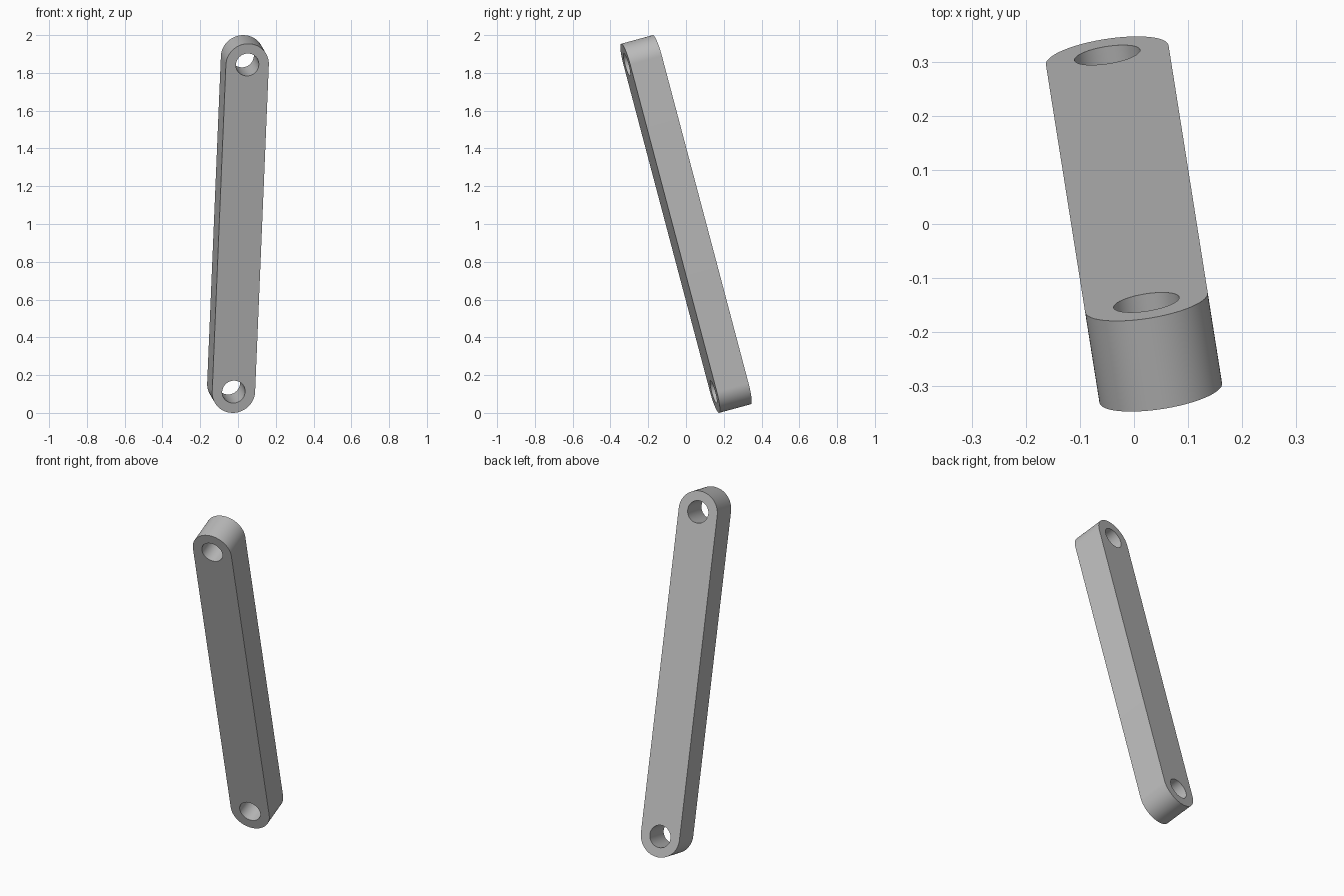
import bpy, bmesh
from math import sin, cos, pi, radians

cube = bpy.data.objects.get("Cube")
if cube:
    bpy.data.objects.remove(cube, do_unlink=True)

LENGTH = 1.793      # distance between hole centres
RADIUS = 0.115      # rounded ends
HOLE = 0.0615
THICK = 0.176
STEPS = 48          # segments per half circle


def arc(cy, r, start, sweep, steps):
    return [(r * cos(start + sweep * i / steps), cy + r * sin(start + sweep * i / steps))
            for i in range(steps + 1)]


def add_loop(curve, points):
    spline = curve.splines.new('POLY')
    spline.points.add(len(points) - 1)
    for p, (x, y) in zip(spline.points, points):
        p.co = (x, y, 0, 1)
    spline.use_cyclic_u = True


# Slot-shaped profile with a pin hole at each end, extruded to thickness
half = LENGTH / 2
profile = bpy.data.curves.new("link_profile", 'CURVE')
profile.dimensions = '2D'
profile.fill_mode = 'BOTH'
profile.extrude = THICK / 2
add_loop(profile, arc(half, RADIUS, 0, pi, STEPS) + arc(-half, RADIUS, pi, pi, STEPS))
for cy in (half, -half):
    add_loop(profile, arc(cy, HOLE, 0, 2 * pi, STEPS)[:-1])

link = bpy.data.objects.new("link_bar", profile)
bpy.context.collection.objects.link(link)
bpy.ops.object.select_all(action='DESELECT')
link.select_set(True)
bpy.context.view_layer.objects.active = link
bpy.ops.object.convert(target='MESH')
link = bpy.context.object
link.name = "link_bar"

# Weld caps to sides
bm = bmesh.new()
bm.from_mesh(link.data)
bmesh.ops.remove_doubles(bm, verts=bm.verts, dist=0.0001)
bmesh.ops.recalc_face_normals(bm, faces=bm.faces)
bm.to_mesh(link.data)
bm.free()

# Plain grey metal
grey = bpy.data.materials.new("plain_grey")
grey.use_nodes = True
colour = (0.5, 0.5, 0.5, 1)
grey.diffuse_color = colour
grey.node_tree.nodes["Principled BSDF"].inputs["Base Color"].default_value = colour
link.data.materials.clear()
link.data.materials.append(grey)

# Lean the bar forward and turn it slightly
link.rotation_euler = (radians(105), 0, radians(9))
link.location = (0, 0, 1)
bpy.ops.object.shade_smooth_by_angle(angle=radians(30))
